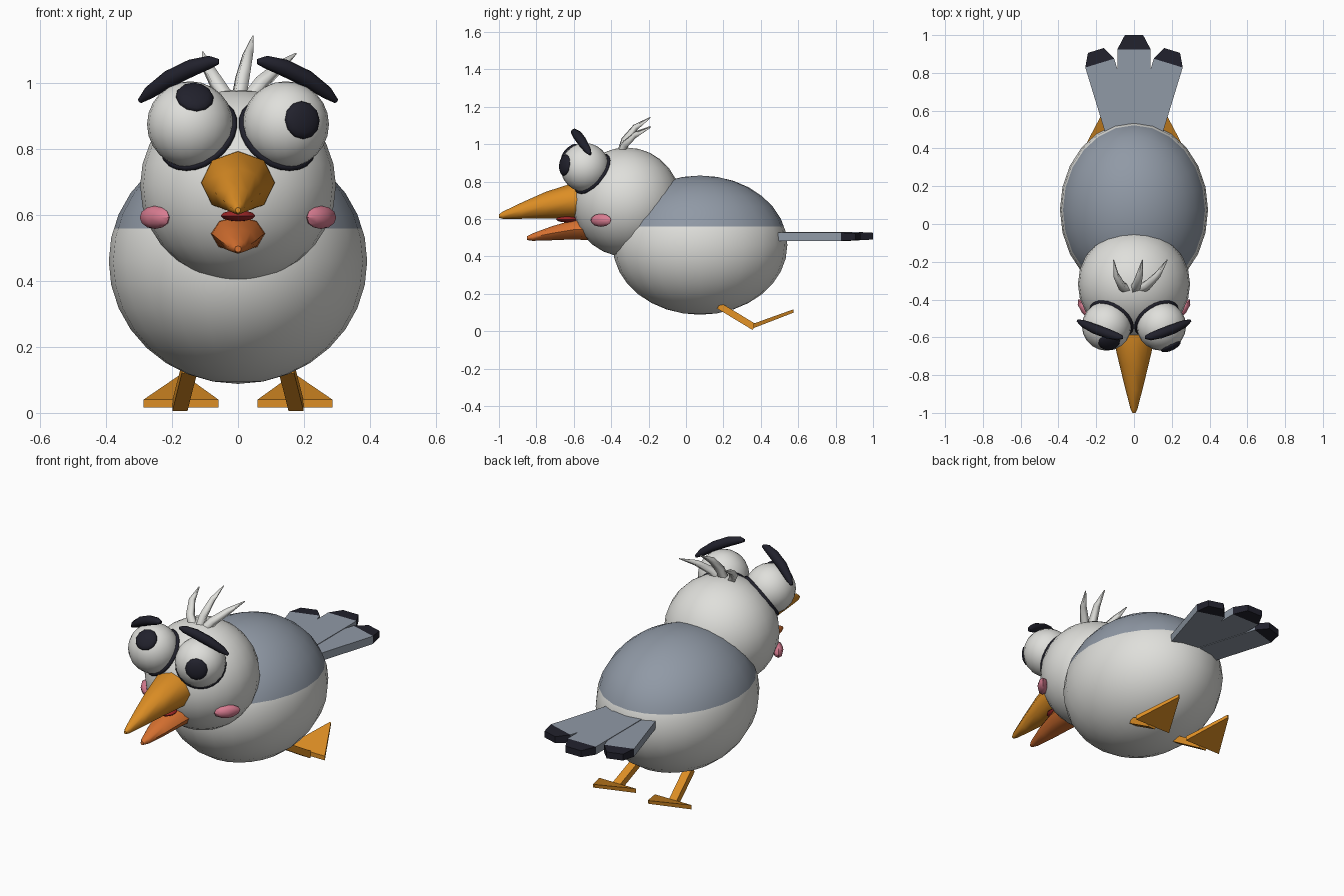
import bpy, bmesh, math
from mathutils import Vector, Matrix

if "Cube" in bpy.data.objects:
    bpy.data.objects.remove(bpy.data.objects["Cube"])


def material(name, rgb):
    m = bpy.data.materials.new(name)
    m.diffuse_color = (*rgb, 1)
    m.use_nodes = True
    m.node_tree.nodes["Principled BSDF"].inputs["Base Color"].default_value = m.diffuse_color
    return m


WHITE = material("white feathers", (0.74, 0.74, 0.71))
GREY = material("slate grey", (0.28, 0.32, 0.38))
DARK = material("near black", (0.015, 0.015, 0.025))
ORANGE = material("orange", (0.72, 0.27, 0.018))
RUST = material("deep orange", (0.68, 0.165, 0.03))
PINK = material("pink", (0.68, 0.2, 0.28))
RED = material("dark red", (0.35, 0.02, 0.02))


def finish(bm, name, mats, angle=None):
    bmesh.ops.recalc_face_normals(bm, faces=bm.faces)
    me = bpy.data.meshes.new(name)
    bm.to_mesh(me)
    bm.free()
    ob = bpy.data.objects.new(name, me)
    bpy.context.collection.objects.link(ob)
    for m in mats:
        me.materials.append(m)
    if angle:
        smooth(ob, angle)
    return ob


def smooth(ob, angle):
    bpy.ops.object.select_all(action='DESELECT')
    ob.select_set(True)
    bpy.context.view_layer.objects.active = ob
    bpy.ops.object.shade_smooth_by_angle(angle=math.radians(angle))


def sphere_bm(loc, radii, rot, seg, rings):
    bm = bmesh.new()
    bmesh.ops.create_uvsphere(bm, u_segments=seg, v_segments=rings, radius=1)
    bm.transform(Matrix.Translation(loc) @ rot.to_4x4() @ Matrix.Diagonal((*radii, 1)))
    return bm


def ball(name, loc, radii, mat, rot=Matrix.Identity(3), seg=24, rings=14, angle=60):
    return finish(sphere_bm(loc, radii, rot, seg, rings), name, [mat], angle)


def loft(name, rings, mats, seg_mats=None, angle=None):
    """Skin a list of closed cross-sections and cap both ends."""
    bm = bmesh.new()
    vs = [[bm.verts.new(p) for p in r] for r in rings]
    n = len(vs[0])
    for k in range(len(vs) - 1):
        for i in range(n):
            j = (i + 1) % n
            f = bm.faces.new((vs[k][i], vs[k][j], vs[k + 1][j], vs[k + 1][i]))
            f.material_index = seg_mats[k] if seg_mats else 0
    bm.faces.new(vs[0]).material_index = seg_mats[0] if seg_mats else 0
    bm.faces.new(vs[-1]).material_index = seg_mats[-1] if seg_mats else 0
    return finish(bm, name, mats, angle)


def oval(y, z, rx, rz, n=8):
    return [Vector((rx * math.sin(2 * math.pi * i / n), y,
                    z + rz * math.cos(2 * math.pi * i / n))) for i in range(n)]


def rect(c, hx, hz, up=(0, 0, 1)):
    c, u, x = Vector(c), Vector(up).normalized() * hz, Vector((hx, 0, 0))
    return [c - x - u, c + x - u, c + x + u, c - x + u]


def strand(name, pts, radii, depth, mat, res, kind='POLY', angle=None):
    cu = bpy.data.curves.new(name, 'CURVE')
    cu.dimensions = '3D'
    cu.bevel_depth, cu.bevel_resolution, cu.use_fill_caps = depth, res, True
    sp = cu.splines.new(kind)
    sp.points.add(len(pts) - 1)
    for p, co, r in zip(sp.points, pts, radii):
        p.co, p.radius = (*co, 1), r
    ob = bpy.data.objects.new(name, cu)
    bpy.context.collection.objects.link(ob)
    cu.materials.append(mat)
    bpy.ops.object.select_all(action='DESELECT')
    ob.select_set(True)
    bpy.context.view_layer.objects.active = ob
    bpy.ops.object.convert(target='MESH')
    if angle:
        smooth(bpy.context.object, angle)


# Body with a grey back above a level colour line
bm = sphere_bm((0, 0.075, 0.46), (0.392, 0.467, 0.372), Matrix.Identity(3), 24, 16)
bmesh.ops.bisect_plane(bm, geom=bm.verts[:] + bm.edges[:] + bm.faces[:],
                       plane_co=(0, 0, 0.56), plane_no=(0, 0, 1))
for f in bm.faces:
    f.material_index = int(f.calc_center_median().z > 0.56)
finish(bm, "body", [WHITE, GREY], 60)

# Head
HEAD = Vector((0, -0.318, 0.69))
ball("head", HEAD, (0.297, 0.29, 0.292), WHITE)

# Beak and tongue
loft("upper_beak", [oval(*r) for r in (
    (-0.50, 0.70, 0.115, 0.10), (-0.60, 0.698, 0.111, 0.095),
    (-0.75, 0.674, 0.076, 0.071), (-0.88, 0.644, 0.044, 0.043),
    (-0.98, 0.62, 0.018, 0.019), (-1.0, 0.615, 0.008, 0.009))], [ORANGE], angle=50)
loft("lower_beak", [oval(*r) for r in (
    (-0.50, 0.545, 0.085, 0.06), (-0.60, 0.543, 0.079, 0.052),
    (-0.72, 0.523, 0.055, 0.037), (-0.82, 0.503, 0.026, 0.02),
    (-0.85, 0.497, 0.01, 0.01))], [RUST], angle=50)
ball("tongue", (0, -0.635, 0.598), (0.055, 0.06, 0.017), RED, seg=10, rings=6)

# Pupil directions: one eye looks up, the other outwards
LOOK = {-1: Vector((0.115, -0.71, 0.69)), 1: Vector((0.42, -0.9, 0.11))}

for s, side in ((-1, "left"), (1, "right")):
    # Eyeball, dark rim where it meets the head, pupil
    eye = Vector((0.145 * s, -0.54, 0.875))
    ball("eye_" + side, eye, (0.131, 0.131, 0.131), WHITE, seg=20, rings=12)
    out = (eye - HEAD).normalized()
    q = out.to_track_quat('Z', 'Y')
    bpy.ops.mesh.primitive_torus_add(
        location=HEAD + out * 0.266, rotation=q.to_euler(), major_radius=0.119,
        minor_radius=0.012, major_segments=24, minor_segments=6)
    ring = bpy.context.object
    ring.name = "eye_rim_" + side
    ring.data.materials.append(DARK)
    smooth(ring, 70)
    look = LOOK[s].normalized()
    ball("pupil_" + side, eye + look * 0.119, (0.058, 0.058, 0.022), DARK,
         look.to_track_quat('Z', 'Y').to_matrix(), 12, 8)

    # Arched eyebrow
    strand("eyebrow_" + side,
           [(x * s, y, z) for x, y, z in (
               (0.058, -0.60, 1.066), (0.085, -0.597, 1.064), (0.14, -0.58, 1.047),
               (0.21, -0.555, 1.013), (0.27, -0.527, 0.971), (0.298, -0.512, 0.946))],
           (0.3, 0.75, 1, 1, 0.75, 0.3), 0.026, DARK, 2, angle=60)

    # Cheek
    ball("cheek_" + side, (0.252 * s, -0.455, 0.593), (0.07, 0.028, 0.035), PINK,
         Matrix.Rotation(s * math.radians(52), 3, 'Z'), 8, 6, 40)

    # Leg trailing back, and webbed foot rising to a point
    along = Vector((0, 0.2, -0.115))
    up = (0, 0.115, 0.2)
    loft("leg_" + side, [rect((0.147 * s, 0.175, 0.137), 0.023, 0.018, up),
                         rect((0.176 * s, 0.365, 0.022), 0.023, 0.018, up)], [ORANGE])
    loft("foot_" + side, [rect((0.173 * s, 0.36, 0.028), 0.114, 0.012),
                          rect((0.17 * s, 0.575, 0.108), 0.004, 0.009)], [ORANGE])


# Tail feathers with dark chamfered tips
def tail_feather(name, base, turn, half, length, tip, z):
    rings = [rect((0, 0, 0), half, 0.022), rect((0, length, 0), half, 0.022),
             rect((0, length + tip, 0), half * 0.55, 0.018)]
    m = Matrix.Translation((*base, z)) @ Matrix.Rotation(turn, 4, 'Z')
    loft(name, [[m @ p for p in r] for r in rings], [GREY, DARK], [0, 1])


tail_feather("tail_middle", (0, 0.45), 0, 0.088, 0.475, 0.075, 0.508)
for s, side in ((-1, "left"), (1, "right")):
    tail_feather("tail_" + side, (0.06 * s, 0.455), -s * math.radians(17),
                 0.08, 0.415, 0.07, 0.505)

# Tuft on the crown
TUFT = (("left", ((-0.025, -0.35, 0.94), (-0.065, -0.33, 1.0), (-0.096, -0.27, 1.055),
                  (-0.108, -0.19, 1.095))),
        ("middle", ((0.0, -0.35, 0.94), (0.014, -0.325, 1.02), (0.03, -0.27, 1.09),
                    (0.045, -0.19, 1.143))),
        ("right", ((0.025, -0.35, 0.94), (0.07, -0.325, 1.0), (0.125, -0.27, 1.05),
                   (0.176, -0.19, 1.09))))
for side, pts in TUFT:
    strand("tuft_" + side, pts, (1, 0.95, 0.7, 0.1), 0.026, WHITE, 0)
